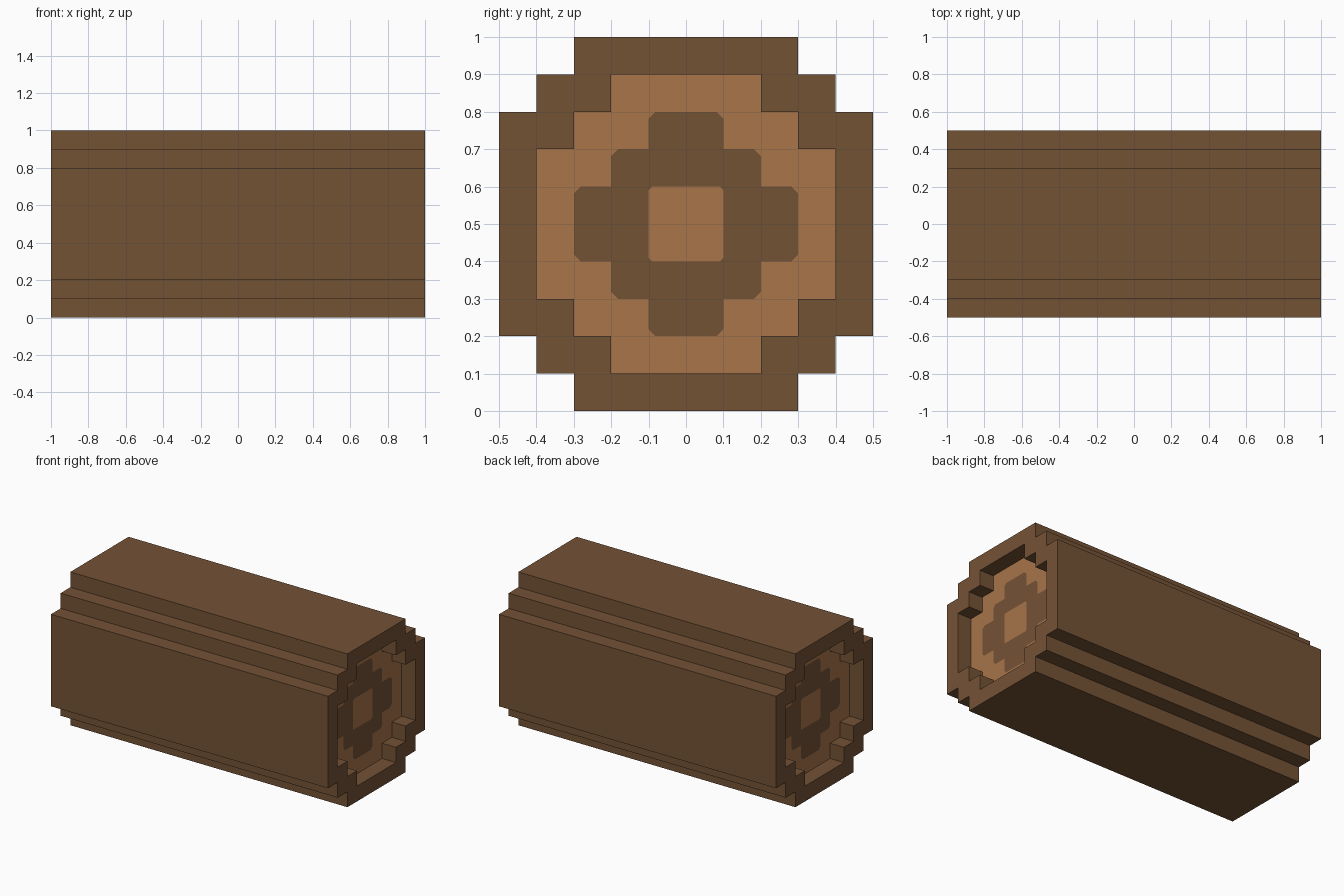
import bpy
import bmesh

if "Cube" in bpy.data.objects:
    bpy.data.objects.remove(bpy.data.objects["Cube"])


def material(name, rgb):
    m = bpy.data.materials.new(name)
    m.use_nodes = True
    m.diffuse_color = (*rgb, 1)
    m.node_tree.nodes["Principled BSDF"].inputs["Base Color"].default_value = (*rgb, 1)
    return m


BARK = material("dark bark", (0.175, 0.085, 0.036))
WOOD = material("light wood", (0.392, 0.178, 0.067))


def turn(quarter):
    """Repeat a quarter outline four times around the log axis."""
    pts = []
    for _ in range(4):
        pts += quarter
        quarter = [(-z, y) for y, z in quarter]
    return pts


def stepped(r, c=0.0):
    """Stepped round outline of radius r, outer corners cut by c."""
    a, b = r - 0.2, r - 0.1
    return turn([(r, a - c), (r - c, a), (b, a), (b, b - c),
                 (b - c, b), (a, b), (a, r - c), (a - c, r)])


def heart_square(r, c):
    """Cut-corner square, points repeated to pair with a stepped outline."""
    return turn([(r, r - c)] * 4 + [(r - c, r)] * 4)


def loft(name, stations, bands, cap=None):
    """Join (x, outline) stations; bands gives the material index of each."""
    bm = bmesh.new()
    verts = {}

    def vert(x, p):
        key = (round(x, 4), round(p[0], 4), round(p[1], 4))
        if key not in verts:
            verts[key] = bm.verts.new((x, p[0], p[1] + 0.5))
        return verts[key]

    def face(vs, mat):
        vs = list(dict.fromkeys(vs))
        if len(vs) > 2:
            bm.faces.new(vs).material_index = mat

    loops = [[vert(x, p) for p in pts] for x, pts in stations]
    for la, lb, mat in zip(loops, loops[1:], bands):
        for i in range(len(la)):
            j = (i + 1) % len(la)
            face([la[i], la[j], lb[j], lb[i]], mat)
    if cap == "start":
        face(loops[0][::-1], 1)
    elif cap == "end":
        face(loops[-1], 1)

    mesh = bpy.data.meshes.new(name)
    bm.to_mesh(mesh)
    bm.free()
    mesh.materials.append(BARK)
    mesh.materials.append(WOOD)
    bpy.context.collection.objects.link(bpy.data.objects.new(name, mesh))


outer, inner = stepped(0.5), stepped(0.4)
ring, heart = stepped(0.3, 0.018), heart_square(0.1, 0.01)

# Bark shell with a rim around each recessed end
loft("bark_shell", [(-0.9, inner), (-1, inner), (-1, outer),
                    (1, outer), (1, inner), (0.9, inner)], [0] * 5)

# Recessed cut ends: light heart, dark ring, light border
loft("right_cut_end", [(-0.9, heart), (-0.9, ring), (-0.9, inner)], [0, 1], "start")
loft("left_cut_end", [(0.9, inner), (0.9, ring), (0.9, heart)], [1, 0], "end")
